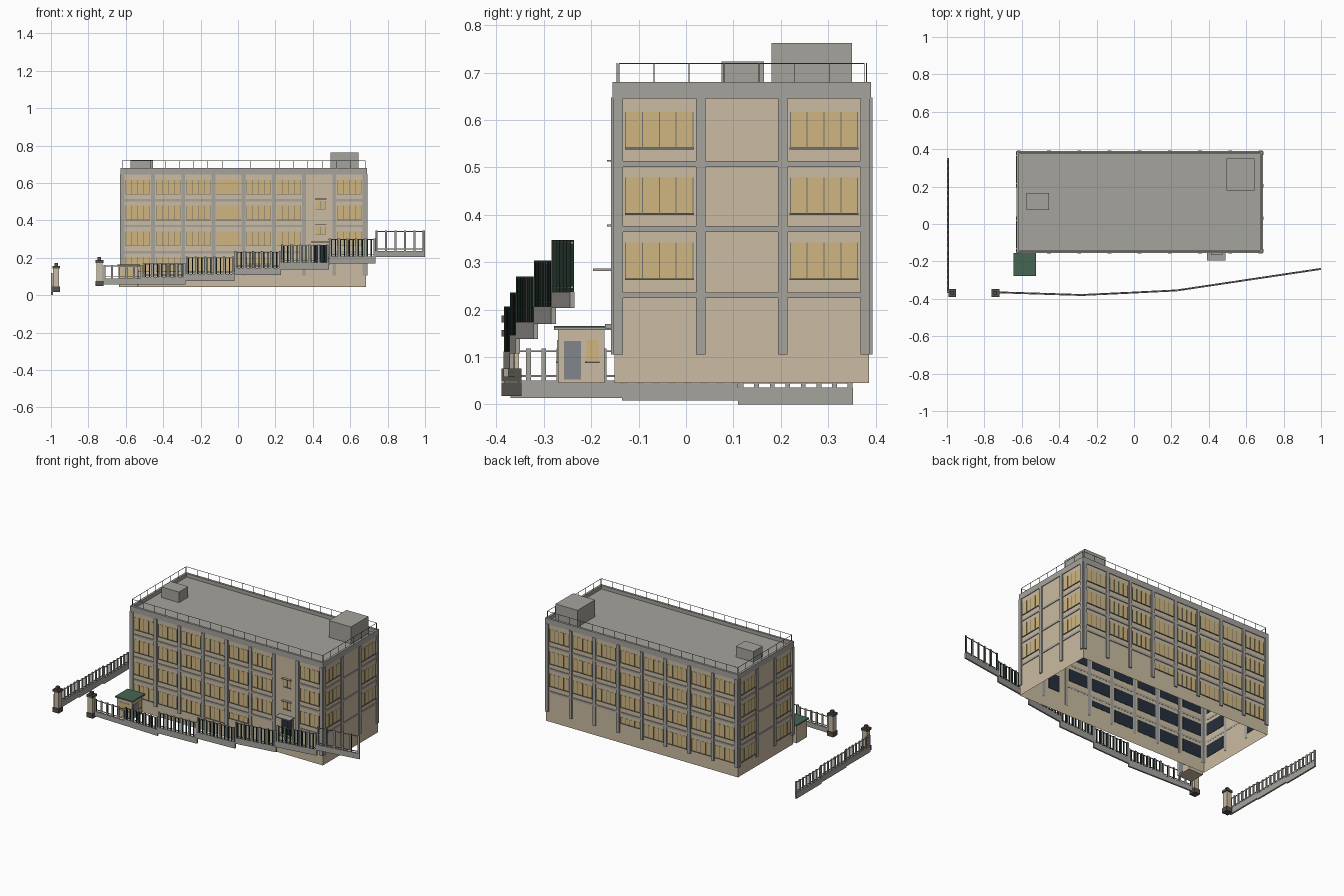
import bpy, bmesh, math
from mathutils import Matrix, Vector

old = bpy.data.objects.get("Cube")
if old:
    bpy.data.objects.remove(old, do_unlink=True)


def material(name, r, g, b):
    m = bpy.data.materials.new(name)
    m.use_nodes = True
    m.diffuse_color = (r, g, b, 1)
    bsdf = m.node_tree.nodes["Principled BSDF"]
    bsdf.inputs["Base Color"].default_value = (r, g, b, 1)
    bsdf.inputs["Roughness"].default_value = 0.9
    return m


BEIGE = material("beige plaster", 0.60, 0.50, 0.36)
GREY = material("grey concrete", 0.38, 0.37, 0.34)
GLASS = material("amber glass", 0.63, 0.47, 0.22)
FRAME = material("frame grey", 0.17, 0.17, 0.16)
NAVY = material("navy dark glass", 0.02, 0.028, 0.045)
GREEN = material("roof green", 0.06, 0.13, 0.085)
DARKGREEN = material("dark green iron", 0.012, 0.03, 0.02)
STONE = material("dark stone", 0.09, 0.08, 0.07)
DOOR = material("blue grey door", 0.22, 0.235, 0.26)

parts = {}


def box(name, mat, lo, hi, angle=0.0, pivot=None):
    """Add a box to the named part; optionally turned about z at its pivot."""
    bm = parts.setdefault(name, (bmesh.new(), mat))[0]
    lo, hi = Vector(lo), Vector(hi)
    m = Matrix.Translation((lo + hi) / 2) @ Matrix.Diagonal((*(hi - lo), 1))
    if pivot:
        m = Matrix.Translation(pivot) @ Matrix.Rotation(angle, 4, "Z") @ m
    return bmesh.ops.create_cube(bm, size=1, matrix=m)["verts"]


# Building extents
X0, X1, Y0, Y1 = -0.625, 0.685, -0.151, 0.386
Z0, ROOF, TOP = 0.045, 0.658, 0.68


def on_wall(name, mat, side, u0, u1, z0, z1, d0, d1):
    """Box on a wall: u runs along the wall, d is the distance outwards."""
    if side in ("front", "back"):
        s, y = (-1, Y0) if side == "front" else (1, Y1)
        a, b = sorted((y + s * d0, y + s * d1))
        box(name, mat, (u0, a, z0), (u1, b, z1))
    else:
        s, x = (-1, X0) if side == "left" else (1, X1)
        a, b = sorted((x + s * d0, x + s * d1))
        box(name, mat, (a, u0, z0), (b, u1, z1))


def window(side, u, z, w, h, panes=4):
    a, b = u - w / 2, u + w / 2
    on_wall("window_glass", GLASS, side, a, b, z, z + h, 0, 0.001)
    on_wall("window_inner_glass", NAVY, side, a, b, z, z + h, -0.004, -0.002)
    for i in range(panes + 1):
        c = a + w * i / panes
        on_wall("window_mullions", FRAME, side, c - .001, c + .001, z, z + h, 0, 0.003)
    on_wall("window_sills", FRAME, side, a - .002, b + .002, z - .004, z, 0, 0.005)


# Hollow wall shell, open underneath
verts = box("building_walls", BEIGE, (X0, Y0, Z0), (X1, Y1, ROOF - 0.002))
shell = parts["building_walls"][0]
bottom = [f for f in shell.faces if f.normal.z < -0.5 or
          all(v.co.z < Z0 + 0.001 for v in f.verts)]
bmesh.ops.delete(shell, geom=bottom, context="FACES_ONLY")

# Roof, parapet and rooftop boxes
box("roof_slab", GREY, (X0, Y0, ROOF - 0.002), (X1, Y1, ROOF))
for side in ("front", "back"):
    on_wall("parapet", GREY, side, X0 - .004, X1 + .004, 0.645, TOP, -0.01, 0.004)
for side in ("left", "right"):
    on_wall("parapet", GREY, side, Y0, Y1, 0.645, TOP, -0.01, 0.004)
box("small_roof_box", GREY, (-0.575, 0.075, ROOF), (-0.455, 0.165, 0.723))
box("large_roof_box", GREY, (0.495, 0.18, ROOF), (0.645, 0.35, 0.762))

# Pillars, floor bands and windows
BAYS = {"front": 8, "back": 8, "left": 3, "right": 3}
ROWS = [0.128, 0.266, 0.404, 0.542]
for side, n in BAYS.items():
    long_side = n == 8
    a, b = (X0 + .009, X1 - .009) if long_side else (Y0 + .008, Y1 - .008)
    step = (b - a) / n
    for i in range(n + 1):
        c = a + step * i
        on_wall("pillars", GREY, side, c - .01, c + .01, 0.105, 0.647, -0.001, 0.007)
    for i in range(n):
        c = a + step * (i + 0.5)
        stairs = side == "front" and i == 6
        if not stairs:
            for z in (0.224, 0.364, 0.501):
                on_wall("floor_bands", GREY, side, c - step / 2, c + step / 2,
                        z, z + .012, -0.001, 0.004)
        if stairs or (not long_side and i == 1):
            continue
        for row, z in enumerate(ROWS):
            h = 0.075
            if row == 0:
                if side == "right" or (long_side and i > 4):
                    continue
                if long_side and i == 4:
                    z, h = z + 0.04, 0.035
            window(side, c, z, 0.128 if long_side else 0.142, h)

# Stair bay: small windows, door and canopy
for z in (0.325, 0.462):
    window("front", 0.442, z, 0.05, 0.042, 2)
    on_wall("stair_ledges", GREY, "front", 0.412, 0.472, z + .05, z + .054, 0, 0.016)
on_wall("entrance_door", NAVY, "front", 0.405, 0.48, 0.17, 0.268, -0.003, 0.003)
for c in (0.403, 0.442, 0.481):
    on_wall("entrance_frame", FRAME, "front", c - .002, c + .002, 0.17, 0.27, 0, 0.005)
on_wall("entrance_canopy", GREY, "front", 0.39, 0.49, 0.281, 0.287, 0, 0.045)
on_wall("entrance_step", GREY, "front", 0.395, 0.49, 0.16, 0.17, 0, 0.02)

# Roof railing
T = 0.001
for side, n in (("front", 17), ("back", 17), ("left", 7), ("right", 7)):
    a, b = (X0 + .006, X1 - .006) if n == 17 else (Y0 + .01, Y1 - .01)
    on_wall("roof_railing", FRAME, side, a, b, 0.718, 0.72, -0.006, -0.004)
    for i in range(n + 1):
        c = a + (b - a) * i / n
        on_wall("roof_railing", FRAME, side, c - T, c + T, TOP, 0.719, -0.006, -0.004)

# Guard booth
box("booth_walls", BEIGE, (-0.635, -0.27, 0.045), (-0.535, -0.172, 0.158))
box("booth_eaves", GREY, (-0.645, -0.278, 0.157), (-0.525, -0.156, 0.161))
box("booth_roof", GREEN, (-0.645, -0.278, 0.161), (-0.525, -0.156, 0.165))
box("booth_door", DOOR, (-0.536, -0.257, 0.052), (-0.533, -0.221, 0.134))
box("booth_glass", GLASS, (-0.536, -0.21, 0.09), (-0.533, -0.185, 0.136))
box("booth_glass", GLASS, (-0.62, -0.272, 0.09), (-0.55, -0.269, 0.136))
box("booth_sills", FRAME, (-0.536, -0.213, 0.087), (-0.531, -0.182, 0.09))
box("booth_sills", FRAME, (-0.623, -0.274, 0.087), (-0.547, -0.269, 0.09))


def fence(p0, p1, z0, zw, zt, pickets=6, slim=False):
    """One stepped panel: low wall, two rails and square pickets."""
    d = Vector(p1) - Vector(p0)
    length, ang, at = d.length, math.atan2(d.y, d.x), (*p0, 0)
    box("fence_low_wall", GREY, (0, -.005, z0), (length, .005, zw), ang, at)
    for z in (zw + .008, zt - .008):
        box("fence_rails", GREY, (0, -.002, z), (length, .002, z + .004), ang, at)
    for i in range(pickets):
        c = .006 + (length - .012) * i / (pickets - 1)
        box("fence_pickets", GREY, (c - .005, -.004, zw), (c + .005, .004, zt), ang, at)
        if slim and i < pickets - 1:
            for k in (.009, .031):
                box("fence_iron_bars", DARKGREEN, (c + k - .003, -.003, zw),
                    (c + k + .003, .003, zt - .004), ang, at)


# Front fence climbs towards the left along a bent line
LINE = [(-0.74, -0.365), (-0.27, -0.38), (0.23, -0.355), (1.0, -0.24)]


def line_y(x):
    for (xa, ya), (xb, yb) in zip(LINE, LINE[1:]):
        if x <= xb:
            return ya + (yb - ya) * (x - xa) / (xb - xa)
    return LINE[-1][1]


EDGES = [-0.72, -0.51, -0.28, -0.02, 0.23, 0.485, 0.735, 0.999]
LEVELS = [(.058, .088, .162), (.058, .098, .172), (.075, .112, .206), (.107, .146, .236),
          (.138, .174, .27), (.17, .206, .304), (.203, .237, .347)]
for i, (z0, zw, zt) in enumerate(LEVELS):
    a, b = EDGES[i], EDGES[i + 1]
    fence((a, line_y(a)), (b, line_y(b)), z0, zw, zt, slim=0 < i < 6)

# Side fence steps down towards the back
for a, b, z0 in ((-0.37, -0.135, .014), (-0.135, 0.11, .008), (0.11, 0.352, 0)):
    fence((-0.995, a), (-0.995, b), z0, z0 + .036, z0 + .104, 8)

# Gate posts
for x, z in ((-0.972, 0.018), (-0.741, 0.048)):
    for name, mat, r, a, b in (("gate_post_base", STONE, .021, 0, .028),
                               ("gate_post_shaft", BEIGE, .016, .028, .125),
                               ("gate_post_cap", STONE, .021, .125, .139),
                               ("gate_post_top", STONE, .009, .139, .155)):
        box(name, mat, (x - r, -.368 - r, z + a), (x + r, -.368 + r, z + b))

# Build one object for each part
for name, (bm, mat) in parts.items():
    bm.normal_update()
    mesh = bpy.data.meshes.new(name)
    mesh.materials.append(mat)
    if name == "fence_pickets":
        mesh.materials.append(DARKGREEN)
        for f in bm.faces:
            if f.normal.x > 0.9 and f.calc_center_median().x > -0.9:
                f.material_index = 1
    bm.to_mesh(mesh)
    bm.free()
    bpy.context.scene.collection.objects.link(bpy.data.objects.new(name, mesh))
